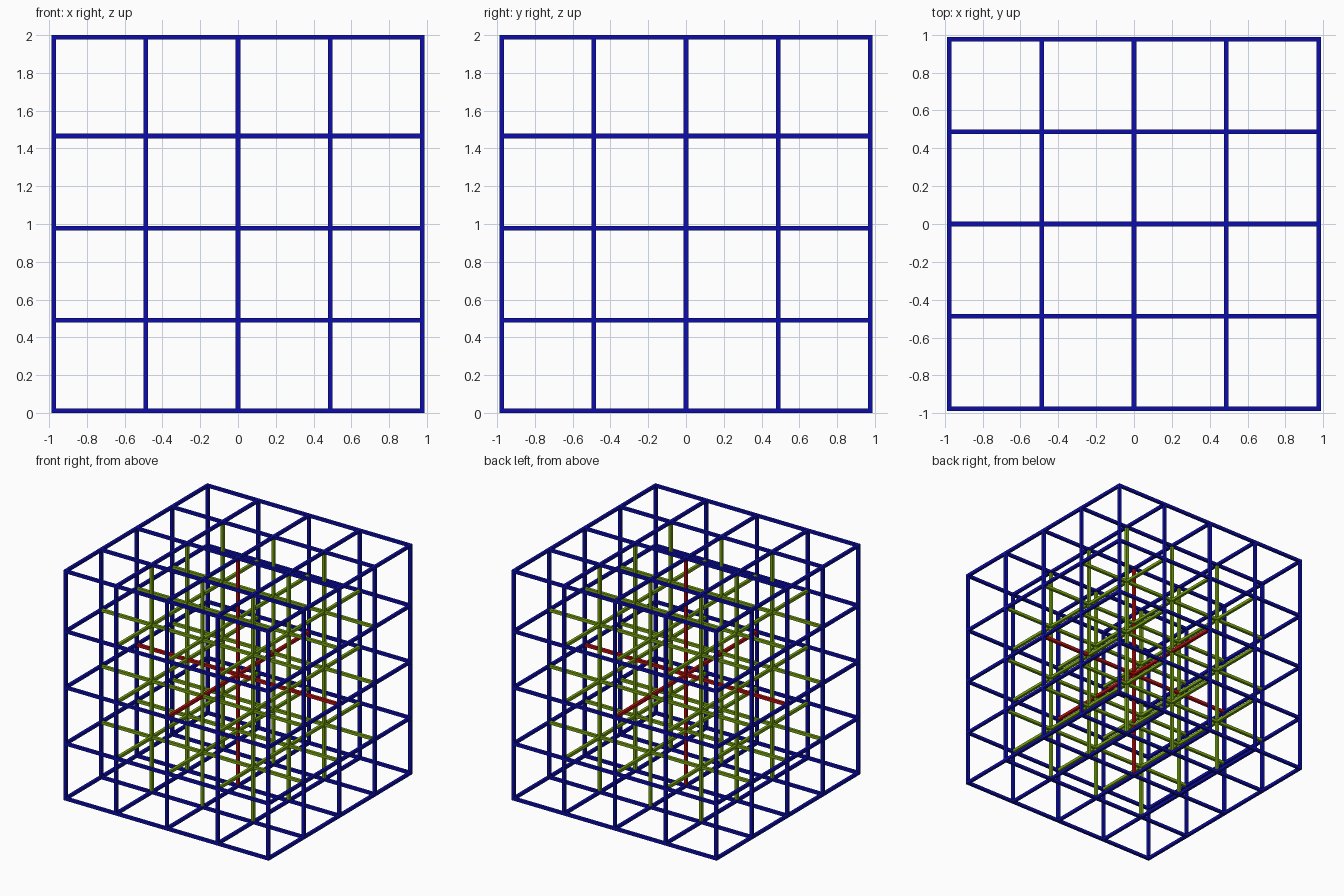
import bpy, bmesh
from mathutils import Matrix, Vector

if "Cube" in bpy.data.objects:
    bpy.data.objects.remove(bpy.data.objects["Cube"])

HALF = 0.0122                                # half thickness of a bar
XY = [-0.975, -0.4875, 0.0, 0.4875, 0.975]
Z = [0.0122, 0.49, 0.978, 1.466, 1.9878]     # top cell is slightly taller
LEVELS = [XY, XY, Z]


def material(name, rgb):
    m = bpy.data.materials.new(name)
    m.diffuse_color = (*rgb, 1)
    m.use_nodes = True
    m.node_tree.nodes["Principled BSDF"].inputs["Base Color"].default_value = m.diffuse_color
    return m


# Shell, inner and central bars each have their own colour
GROUPS = {
    "outer": (material("blue", (0.004, 0.004, 0.40)), HALF, HALF),
    "inner": (material("green", (0.19, 0.38, 0.005)), HALF, 0.0),
    "centre": (material("red", (0.48, 0.005, 0.005)), HALF + 0.0004, 0.0),
}


def group_of(i, j):
    if i in (0, 4) or j in (0, 4):
        return "outer"
    return "centre" if i == j == 2 else "inner"


def add_bar(bm, axis, i, j, half, overrun):
    """Square bar running the whole lattice along one axis."""
    u, v = [a for a in range(3) if a != axis]
    lo, hi = LEVELS[axis][0] - overrun, LEVELS[axis][-1] + overrun
    centre, size = Vector((0, 0, 0)), Vector((2 * half,) * 3)
    centre[axis], size[axis] = (lo + hi) / 2, hi - lo
    centre[u], centre[v] = LEVELS[u][i], LEVELS[v][j]
    bmesh.ops.create_cube(bm, size=1, matrix=Matrix.LocRotScale(centre, None, size))


# One object per colour group and direction
for group, (mat, half, overrun) in GROUPS.items():
    for axis, label in enumerate(("width", "depth", "height")):
        bm = bmesh.new()
        for i in range(5):
            for j in range(5):
                if group_of(i, j) == group:
                    add_bar(bm, axis, i, j, half, overrun)
        mesh = bpy.data.meshes.new(f"{group}_{label}_bars")
        bm.to_mesh(mesh)
        bm.free()
        mesh.materials.append(mat)
        bpy.context.collection.objects.link(bpy.data.objects.new(mesh.name, mesh))
